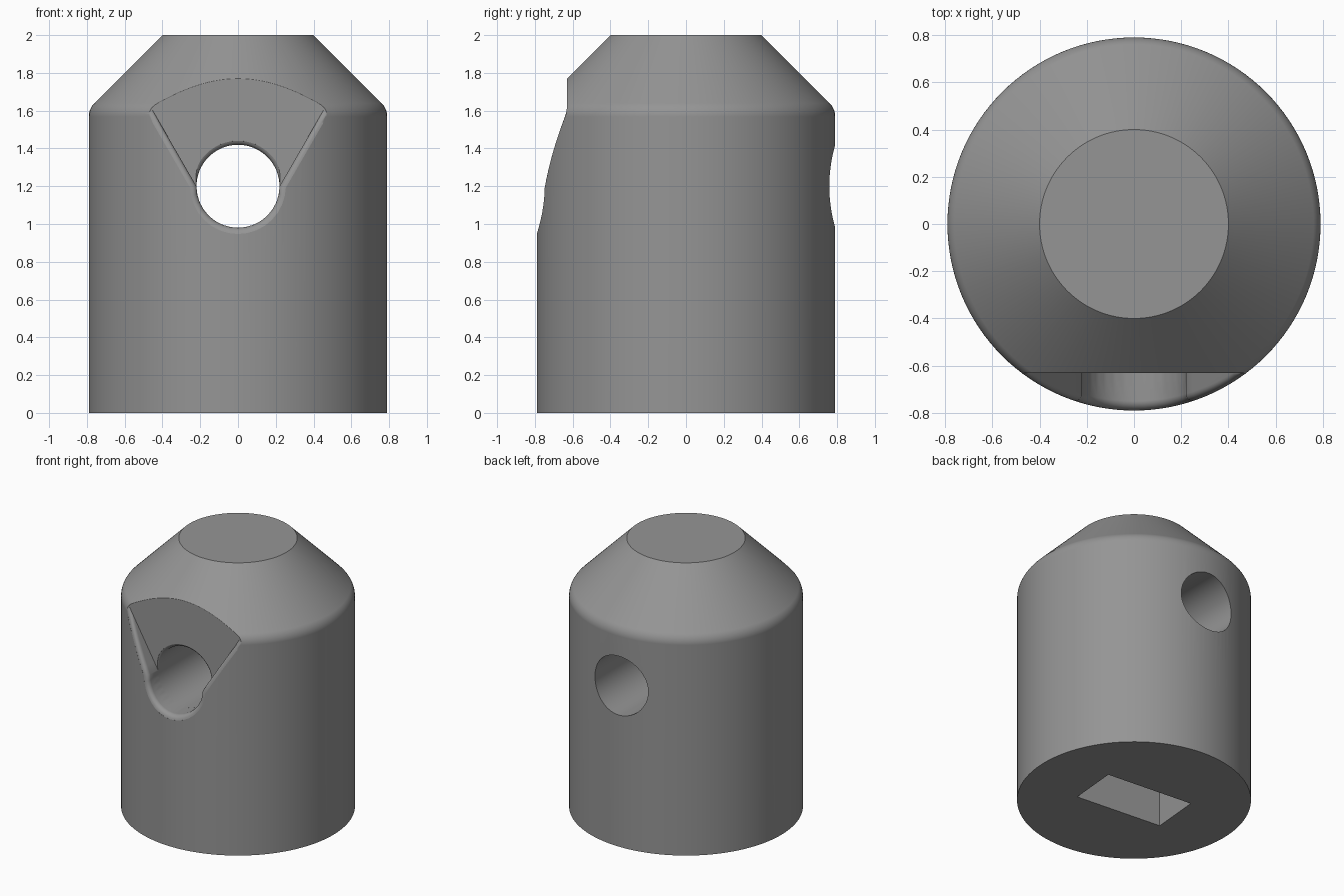
import bpy, bmesh, math
from mathutils import Matrix

if "Cube" in bpy.data.objects:
    bpy.data.objects.remove(bpy.data.objects["Cube"])

R, HOLE_R, HOLE_Z, WALL_Y, FIL = 0.79, 0.22, 1.2, -0.63, 0.04


def make_object(name, rings, caps=True):
    """Skin a list of closed rings that have equal point counts."""
    bm = bmesh.new()
    vs = [[bm.verts.new(p) for p in ring] for ring in rings]
    n = len(rings[0])
    for a, b in zip(vs, vs[1:]):
        for i in range(n):
            j = (i + 1) % n
            bm.faces.new((a[i], a[j], b[j], b[i]))
    bm.faces.new(vs[0][::-1])
    bm.faces.new(vs[-1])
    bmesh.ops.recalc_face_normals(bm, faces=bm.faces)
    mesh = bpy.data.meshes.new(name)
    bm.to_mesh(mesh)
    bm.free()
    ob = bpy.data.objects.new(name, mesh)
    bpy.context.collection.objects.link(ob)
    return ob


# Turned body: cylinder, rounded shoulder, cone and flat top
profile = [(R, 0)]
for i in range(7):
    a = math.radians(45 * i / 6)
    profile.append((R - 0.1 + 0.1 * math.cos(a), 1.5686 + 0.1 * math.sin(a)))
profile.append((0.4, 2.0))
SEG = 128
body = make_object("body", [[(r * math.cos(2 * math.pi * i / SEG), r * math.sin(2 * math.pi * i / SEG), z)
                             for i in range(SEG)] for r, z in profile])

# Front pocket outline: half circle below, sides flaring at 30 degrees above
outline = []                                   # x, z, normal x, normal z
slope, s30, c30 = math.tan(math.radians(30)), 0.5, math.cos(math.radians(30))
side = [(HOLE_R + slope * h, HOLE_Z + h, c30, -s30) for h in [0.75] + [0.05 * k for k in range(9, 0, -1)]]
side.append((HOLE_R, HOLE_Z, 1, -math.tan(math.radians(15))))
outline += [(-x, z, -nx, nz) for x, z, nx, nz in side]
for i in range(1, 16):
    a = math.pi + math.pi * i / 16
    outline.append((HOLE_R * math.cos(a), HOLE_Z + HOLE_R * math.sin(a), math.cos(a), math.sin(a)))
outline += side[::-1]

# Pocket cutter: its mouth widens to leave a rounded rim on the curved surface
rings = [[(x, WALL_Y, z) for x, z, nx, nz in outline]]
for k in range(6):
    t = math.radians(80 * k / 5)
    off, depth = FIL * (1 - math.cos(t)), FIL * (1 - math.sin(t))
    ring = []
    for x, z, nx, nz in outline:
        px = x + off * nx
        y = -math.sqrt(max(R * R - px * px, 0)) + depth
        ring.append((px, min(y, WALL_Y - 0.0005 * (k + 1)), z + off * nz))
    rings.append(ring)
rings.append([(x, -1.0, z) for x, y, z in rings[-1]])
pocket = make_object("pocket_cutter", rings)

# Through hole cutter, its upper half flaring softly at the pocket wall
rings = []
stations = [(1.0, 0)] + [(WALL_Y + 0.03 * (1 - math.sin(t)), 0.03 * (1 - math.cos(t)))
                         for t in [math.radians(18 * k) for k in range(5)]] + [(WALL_Y - 0.03, 0.022)]
for y, flare in stations:
    ring = []
    for i in range(64):
        a = 2 * math.pi * i / 64
        r = HOLE_R - 0.0005 + flare * min(1, max(0, math.sin(a)) * 2)
        ring.append((r * math.cos(a), y, HOLE_Z + r * math.sin(a)))
    rings.append(ring)
hole = make_object("hole_cutter", rings)

# Rectangular socket in the underside
corners = [(-0.34, -0.183), (0.34, -0.183), (0.34, 0.183), (-0.34, 0.183)]
socket = make_object("socket_cutter", [[(x, y, z) for x, y in corners] for z in (-0.2, 0.6)])
socket.data.transform(Matrix.Rotation(math.radians(-5), 4, 'Z'))

# Cut the body
for cutter in (pocket, hole, socket):
    m = body.modifiers.new(cutter.name, 'BOOLEAN')
    m.operation, m.solver, m.object = 'DIFFERENCE', 'EXACT', cutter
bpy.context.view_layer.update()
mesh = bpy.data.meshes.new_from_object(body.evaluated_get(bpy.context.evaluated_depsgraph_get()))
body.modifiers.clear()
body.data = mesh
for cutter in (pocket, hole, socket):
    bpy.data.objects.remove(cutter)

# Round the upper edge where the pocket wall meets the cone
bm = bmesh.new()
bm.from_mesh(mesh)
bmesh.ops.remove_doubles(bm, verts=bm.verts, dist=0.0002)
bm.normal_update()
edges = []
for e in bm.edges:
    if len(e.link_faces) == 2 and all(abs(v.co.y - WALL_Y) < 0.002 and abs(v.co.x) < 0.44 and v.co.z > 1.6
                                      for v in e.verts):
        if any(f.normal.z > 0.5 for f in e.link_faces) and any(f.normal.y < -0.98 for f in e.link_faces):
            edges.append(e)
bmesh.ops.bevel(bm, geom=edges, offset=0.025, segments=3, profile=0.5, affect='EDGES', clamp_overlap=True)
bm.to_mesh(mesh)
bm.free()

# Plain grey
grey = bpy.data.materials.new("grey")
grey.diffuse_color = (0.3, 0.3, 0.3, 1)
grey.use_nodes = True
grey.node_tree.nodes["Principled BSDF"].inputs["Base Color"].default_value = grey.diffuse_color
mesh.materials.clear()
mesh.materials.append(grey)

bpy.context.view_layer.objects.active = body
body.select_set(True)
bpy.ops.object.shade_smooth_by_angle(angle=math.radians(30))
wn = body.modifiers.new("face_weighting", 'WEIGHTED_NORMAL')
wn.keep_sharp = True
